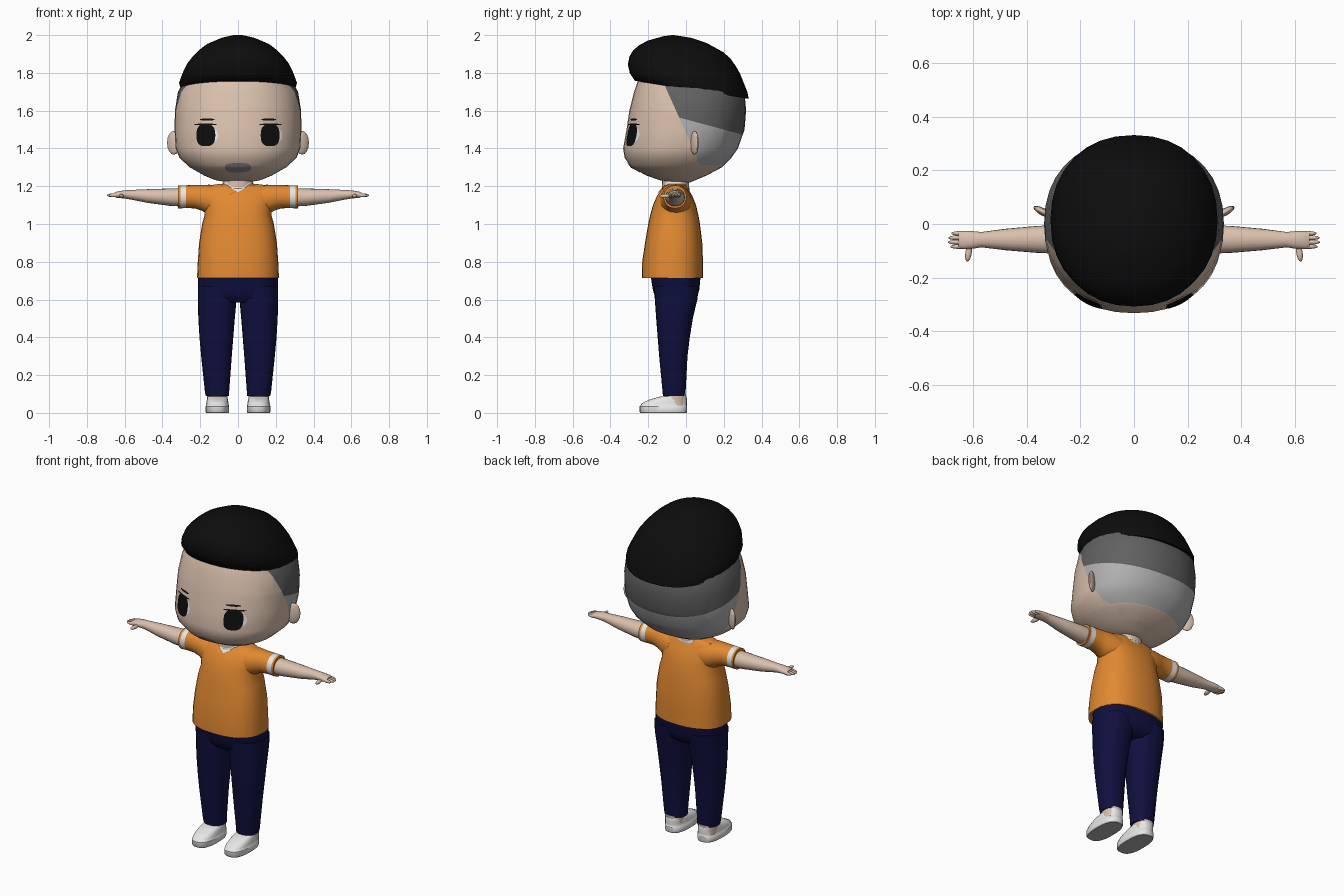
import bpy, bmesh, math
from mathutils import Vector, Matrix
from mathutils.bvhtree import BVHTree

if "Cube" in bpy.data.objects:
    bpy.data.objects.remove(bpy.data.objects["Cube"])


def mat(name, r, g, b):
    m = bpy.data.materials.new(name)
    m.diffuse_color = (r, g, b, 1)
    m.use_nodes = True
    m.node_tree.nodes["Principled BSDF"].inputs["Base Color"].default_value = m.diffuse_color
    return m


SKIN = mat("skin", .70, .53, .42)
BLACK = mat("black", .004, .004, .004)
DARK = mat("dark grey", .12, .12, .12)
LIGHT = mat("light grey", .45, .44, .45)
WHITE = mat("white", .85, .85, .85)
ORANGE = mat("orange", .76, .25, .03)
NAVY = mat("navy", .005, .005, .05)
STUBBLE = mat("stubble grey", .28, .28, .29)


def finish(name, bm, mats, rule=None, angle=45):
    """Turn a bmesh into a smooth-shaded object; rule(centre) picks the material."""
    bmesh.ops.recalc_face_normals(bm, faces=bm.faces)
    if rule:
        for f in bm.faces:
            f.material_index = rule(f.calc_center_median())
    me = bpy.data.meshes.new(name)
    bm.to_mesh(me)
    bm.free()
    for m in mats:
        me.materials.append(m)
    ob = bpy.data.objects.new(name, me)
    bpy.context.collection.objects.link(ob)
    bpy.ops.object.select_all(action='DESELECT')
    ob.select_set(True)
    bpy.context.view_layer.objects.active = ob
    bpy.ops.object.shade_smooth_by_angle(angle=math.radians(angle))
    return ob


def loft(rings, axis='z', n=2.2, seg=28):
    """Rings (t, u0, u1, v0, v1): superellipses stacked along z (u=x, v=y) or x (u=y, v=z)."""
    bm = bmesh.new()
    loops = []
    for t, u0, u1, v0, v1 in rings:
        loop = []
        for i in range(seg):
            a = 2 * math.pi * i / seg
            c, s = math.cos(a), math.sin(a)
            u = (u0 + u1) / 2 + (u1 - u0) / 2 * math.copysign(abs(c) ** (2 / n), c)
            v = (v0 + v1) / 2 + (v1 - v0) / 2 * math.copysign(abs(s) ** (2 / n), s)
            loop.append(bm.verts.new((u, v, t) if axis == 'z' else (t, u, v)))
        loops.append(loop)
    for a, b in zip(loops, loops[1:]):
        for i in range(seg):
            j = (i + 1) % seg
            bm.faces.new((a[i], a[j], b[j], b[i]))
    bm.faces.new(loops[0])
    bm.faces.new(loops[-1])
    return bm


def sym(rings):
    """(z, half width, y front, y back) -> loft rings."""
    return [(z, -w, w, f, b) for z, w, f, b in rings]


def flip(bm, s):
    bmesh.ops.scale(bm, vec=(s, 1, 1), verts=bm.verts)
    return bm


def ball(loc, size, rot=0.0):
    bm = bmesh.new()
    m = Matrix.Translation(loc) @ Matrix.Rotation(rot, 4, 'Z') @ Matrix.Diagonal((*size, 1))
    bmesh.ops.create_uvsphere(bm, u_segments=14, v_segments=8, radius=1, matrix=m)
    return bm


def surface(ob):
    return BVHTree.FromPolygons([v.co for v in ob.data.vertices],
                                [p.vertices[:] for p in ob.data.polygons])


def plate(name, tree, outline, material, lift):
    """Thin plate: an (x, z) outline projected from the front onto a surface."""
    bm = bmesh.new()
    cx = sum(p[0] for p in outline) / len(outline)
    cz = sum(p[1] for p in outline) / len(outline)

    def put(x, z):
        y = tree.ray_cast(Vector((x, -2, z)), Vector((0, 1, 0)))[0].y
        return bm.verts.new((x, y - lift, z))
    mid = put(cx, cz)
    loops = [[put(cx + (x - cx) * k, cz + (z - cz) * k) for x, z in outline] for k in (.33, .66, 1)]
    n = len(outline)
    for i in range(n):
        j = (i + 1) % n
        bm.faces.new((mid, loops[0][i], loops[0][j]))
        for a, b in zip(loops, loops[1:]):
            bm.faces.new((a[i], a[j], b[j], b[i]))
    ob = finish(name, bm, [material])
    if sum(p.normal.y for p in ob.data.polygons) > 0:
        ob.data.flip_normals()
    return ob


def oval(cx, cz, rx, rz, n=2.0, seg=20):
    pts = []
    for i in range(seg):
        c, s = math.cos(2 * math.pi * i / seg), math.sin(2 * math.pi * i / seg)
        pts.append((cx + rx * math.copysign(abs(c) ** (2 / n), c),
                    cz + rz * math.copysign(abs(s) ** (2 / n), s)))
    return pts


# Head, cut along the edges of the shaved hair
bm = loft(sym([(1.22, .05, -.07, .02), (1.232, .12, -.14, .05), (1.257, .18, -.21, .11),
               (1.30, .255, -.29, .19), (1.35, .31, -.325, .24), (1.40, .33, -.333, .275),
               (1.5, .336, -.315, .31), (1.6, .334, -.30, .318), (1.7, .318, -.275, .31),
               (1.8, .26, -.24, .24), (1.9, .15, -.15, .11)]), seg=36)
cuts = [(Vector((0, -.12, 1.75)), Vector((0, 1, .45))),
        (Vector((0, -.06, 1.57)), Vector((0, .27, 1))),
        (Vector((0, 0, 1.31)), Vector((0, 0, 1)))]
for co, no in cuts:
    bmesh.ops.bisect_plane(bm, geom=bm.verts[:] + bm.edges[:] + bm.faces[:],
                           plane_co=co, plane_no=no)


def shaved(c):
    side = [(c - co).dot(no) > 0 for co, no in cuts]
    return (1 if side[1] else 2) if side[0] and side[2] else 0


head = finish("head", bm, [SKIN, DARK, LIGHT], shaved, 60)

# Hair cap, sheared down towards the back
bm = loft(sym([(1.715, .27, -.24, .29), (1.715, .303, -.27, .332), (1.75, .312, -.297, .325),
               (1.795, .295, -.308, .306), (1.84, .272, -.299, .287), (1.875, .245, -.28, .265),
               (1.91, .212, -.245, .238), (1.94, .175, -.2, .2), (1.975, .10, -.12, .11),
               (1.99, .04, -.07, .03)]), seg=32)
for v in bm.verts:
    v.co.z -= .158 * v.co.y
finish("hair", bm, [BLACK], angle=60)

# Face
tree = surface(head)
for s, side in ((-1, "left"), (1, "right")):
    plate(side + "_eye_white", tree, oval(s * .17 + .012, 1.47, .052, .048), WHITE, .003)
    plate(side + "_pupil", tree, oval(s * .17, 1.47, .05, .058, 2.8), BLACK, .006)
    plate(side + "_lash", tree, oval(s * .172, 1.527, .06, .005), BLACK, .007)
    plate(side + "_brow", tree, oval(s * .163, 1.553, .04, .006), BLACK, .004)
    finish(side + "_ear", ball((s * .34, .045, 1.43), (.04, .014, .063), s * .5), [SKIN])
plate("mouth", tree, oval(0, 1.298, .07, .026, 2.5), STUBBLE, .004)

# Neck and shirt body
finish("neck", loft(sym([(1.1, .08, -.13, .02), (1.26, .075, -.125, .015)])), [SKIN])
shirt = finish("shirt", loft(sym([
    (.715, .217, -.233, .09), (.8, .213, -.232, .09), (.9, .206, -.217, .086),
    (1.0, .19, -.2, .074), (1.05, .176, -.189, .065), (1.1, .178, -.175, .053),
    (1.15, .188, -.153, .033), (1.18, .186, -.13, .015), (1.203, .165, -.11, .005),
    (1.213, .09, -.1, 0)]), n=2.4), [ORANGE])
finish("undershirt_collar", loft(sym([(1.19, .084, -.128, .018), (1.222, .08, -.122, .012)])), [WHITE])

# Collar opening and flaps
tree = surface(shirt)
plate("collar_opening", tree, [(-.06, 1.205), (.06, 1.205), (0, 1.168)], WHITE, .004)
for s, side in ((-1, "left"), (1, "right")):
    plate(side + "_collar_flap", tree,
          [(s * .09, 1.206), (s * .055, 1.206), (s * .012, 1.172), (s * .045, 1.152)], ORANGE, .008)

# Sleeves, arms, hands
for s, side in ((-1, "left"), (1, "right")):
    bm = loft([(.1, -.14, .03, 1.04, 1.2), (.15, -.135, .025, 1.045, 1.208),
               (.19, -.125, .012, 1.07, 1.207), (.23, -.12, .004, 1.083, 1.206),
               (.275, -.119, .003, 1.084, 1.205), (.305, -.119, .003, 1.083, 1.204),
               (.318, -.119, .003, 1.083, 1.204)], 'x', 2.1)
    finish(side + "_sleeve", flip(bm, s), [ORANGE, WHITE],
           lambda c: int(.276 < abs(c.x) < .304))
    bm = loft([(.25, -.112, -.004, 1.09, 1.19), (.36, -.108, -.007, 1.096, 1.188),
               (.48, -.098, -.018, 1.112, 1.184), (.57, -.087, -.03, 1.13, 1.18),
               (.60, -.092, -.027, 1.135, 1.178), (.64, -.094, -.026, 1.138, 1.172),
               (.655, -.088, -.03, 1.145, 1.166)], 'x', 2.1, 20)
    finish(side + "_arm", flip(bm, s), [SKIN])
    for i, tip in enumerate((.683, .694, .695, .686)):
        finish(f"{side}_finger_{i + 1}",
               ball((s * (tip - .032), -.035 - .0165 * i, 1.152), (.032, .0085, .01)), [SKIN])
    finish(side + "_thumb", ball((s * .618, -.108, 1.148), (.012, .033, .011), s * .15), [SKIN])

# Trousers
finish("trouser_hips", loft(sym([(.585, .12, -.14, .03), (.61, .19, -.163, .058),
                                 (.65, .212, -.175, .07), (.73, .212, -.188, .078)]), n=2.5), [NAVY])
for s, side in ((-1, "left"), (1, "right")):
    bm = loft([(.09, .047, .17, -.122, -.002), (.11, .047, .175, -.124, -.002),
               (.3, .033, .195, -.142, .008), (.4, .025, .204, -.15, .02),
               (.5, .017, .21, -.158, .036), (.6, .008, .213, -.165, .06),
               (.67, .01, .213, -.17, .068)], n=2.3)
    finish(side + "_trouser_leg", flip(bm, s), [NAVY])
    # Ankle, shoe and sole
    bm = loft([(.04, .056, .164, -.115, .001), (.1, .056, .164, -.115, .001)])
    finish(side + "_ankle", flip(bm, s), [SKIN])
    bm = loft([(0, .05, .168, -.24, .003), (.006, .047, .171, -.245, .005),
               (.035, .047, .171, -.246, .006), (.036, .048, .17, -.243, .005),
               (.05, .05, .168, -.235, .005), (.068, .053, .165, -.2, .005),
               (.08, .056, .162, -.16, .004), (.088, .06, .16, -.13, .002)], n=2.6)
    finish(side + "_shoe", flip(bm, s), [WHITE, LIGHT], lambda c: int(c.z < .005))
